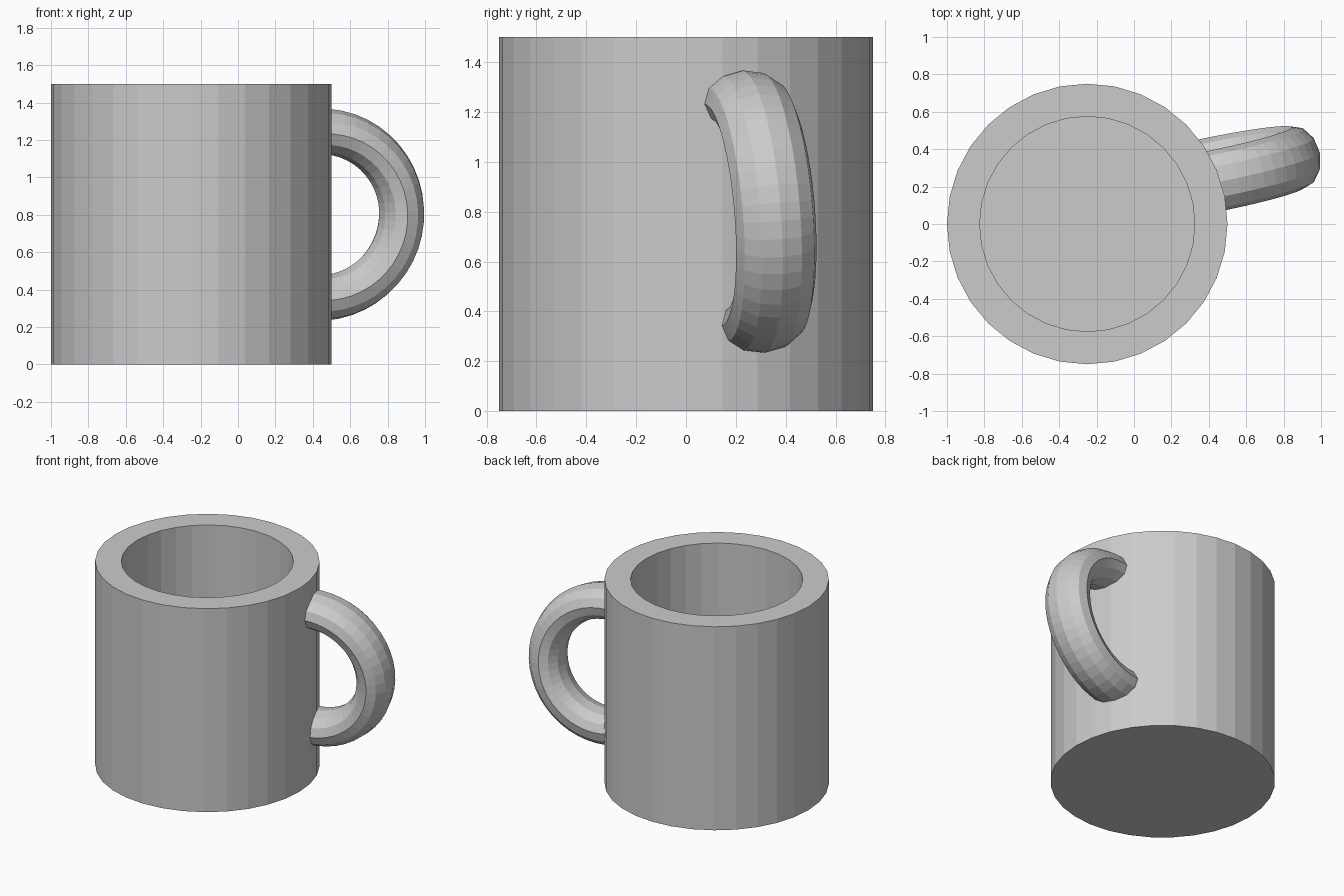
import bpy, bmesh
from math import sin, cos, pi, radians
from mathutils import Matrix, Vector

if "Cube" in bpy.data.objects:
    bpy.data.objects.remove(bpy.data.objects["Cube"])


def finish(bm, name):
    bmesh.ops.recalc_face_normals(bm, faces=bm.faces)
    me = bpy.data.meshes.new(name)
    bm.to_mesh(me)
    bm.free()
    ob = bpy.data.objects.new(name, me)
    bpy.context.collection.objects.link(ob)
    return ob


def bridge(bm, a, b):
    n = len(a)
    for i in range(n):
        j = (i + 1) % n
        bm.faces.new((a[i], a[j], b[j], b[i]))


# Mug body: outer wall, rim, inner wall and floor from a turned profile
SIDES = 32
profile = [(0.75, 0.0), (0.75, 1.5), (0.575, 1.5), (0.575, 0.17)]
bm = bmesh.new()
rings = [[bm.verts.new((-0.25 + r * cos(2 * pi * i / SIDES),
                        r * sin(2 * pi * i / SIDES), z))
          for i in range(SIDES)] for r, z in profile]
for a, b in zip(rings, rings[1:]):
    bridge(bm, a, b)
bm.faces.new(rings[0])
bm.faces.new(rings[-1])
finish(bm, "mug_body")

# Handle: part of a flattened ring, turned and leaning, ends buried in the wall
MAJOR, RADIAL, WIDE = 0.447, 0.122, 0.165
SEGS, TUBE = 27, 12
bm = bmesh.new()
rings = []
for s in range(SEGS + 1):
    t = radians(-101.25 + 7.5 * s)
    ring = []
    for k in range(TUBE):
        p = 2 * pi * k / TUBE
        r = MAJOR + RADIAL * cos(p)
        ring.append(bm.verts.new((r * cos(t), WIDE * sin(p), r * sin(t))))
    rings.append(ring)
for a, b in zip(rings, rings[1:]):
    bridge(bm, a, b)
bm.faces.new(rings[0])
bm.faces.new(rings[-1])
handle = finish(bm, "handle")
handle.data.transform(Matrix.Translation(Vector((0.437, 0.267, 0.80)))
                      @ Matrix.Rotation(radians(11.5), 4, 'Z')
                      @ Matrix.Rotation(radians(4.5), 4, 'X'))
